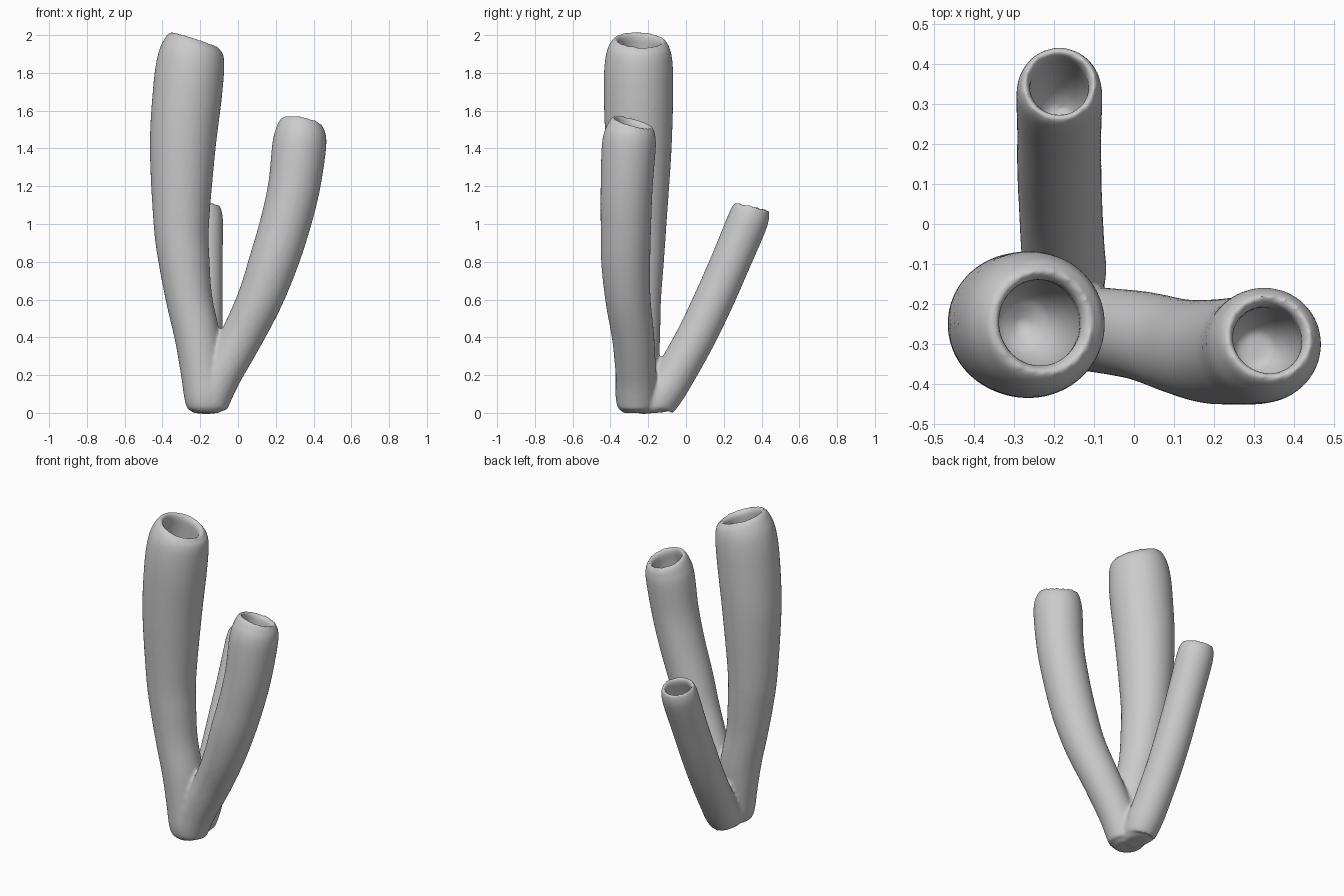
import bpy, bmesh, math
from mathutils import Vector

if "Cube" in bpy.data.objects:
    bpy.data.objects.remove(bpy.data.objects["Cube"])

SIDES, STEPS = 40, 8


def spline(pts):
    """Catmull-Rom samples of (x, y, z, radius) points."""
    p = [Vector(q) for q in pts]
    p = [p[0] * 2 - p[1]] + p + [p[-1] * 2 - p[-2]]
    out = []
    for a, b, c, d in zip(p, p[1:], p[2:], p[3:]):
        for i in range(STEPS):
            t = i / STEPS
            out.append(0.5 * (2 * b + (c - a) * t + (2 * a - 5 * b + 4 * c - d) * t * t
                              + (3 * b - a - 3 * c + d) * t ** 3))
    return out + [p[-2]]


def add_tube(bm, pts, hole, depth):
    """Closed tube: up the outside, over the rim, down into a rounded pit."""
    s = spline(pts)
    rings = []
    for i, v in enumerate(s):
        axis = (s[min(i + 1, len(s) - 1)] - s[max(i - 1, 0)]).to_3d().normalized()
        rings.append((v.to_3d(), axis, v.w))
    top, crest = rings[-1][0], rings[-1][2]
    pit = []
    for c, axis, r in reversed(rings[:-1]):
        d = (top - c).length
        if d >= depth:
            break
        lip = (crest - hole) * max(0, 1 - d / 0.04) ** 2
        wall = hole * (1 + 0.12 * min(1, d / 0.15))
        pit.append((c, axis, (wall + lip) * math.sqrt(1 - (d / depth) ** 4)))
    loops = []
    for c, axis, r in rings + pit:
        q = Vector((0, 0, 1)).rotation_difference(axis)
        loops.append([bm.verts.new(c + q @ Vector((r * math.cos(a), r * math.sin(a), 0)))
                      for a in (2 * math.pi * k / SIDES for k in range(SIDES))])
    for lo, hi in zip(loops, loops[1:]):
        for k in range(SIDES):
            n = (k + 1) % SIDES
            bm.faces.new((lo[k], lo[n], hi[n], hi[k]))
    bm.faces.new(loops[0][::-1])
    bm.faces.new(loops[-1])


bm = bmesh.new()

# tall left tube
add_tube(bm, [(-.17, -.262, 0, .07), (-.17, -.262, .03, .10), (-.175, -.262, .1, .112),
              (-.187, -.26, .2, .114), (-.215, -.257, .4, .12), (-.258, -.255, .6, .123),
              (-.285, -.252, .8, .135), (-.30, -.25, 1.0, .147), (-.293, -.25, 1.4, .174),
              (-.267, -.252, 1.7, .184), (-.25, -.25, 1.86, .179), (-.237, -.247, 1.94, .160),
              (-.225, -.245, 1.98, .128)], .104, .42)

# middle right tube
add_tube(bm, [(-.155, -.262, 0, .06), (-.155, -.262, .03, .095), (-.135, -.262, .1, .105),
              (-.09, -.265, .2, .107), (.018, -.28, .4, .112), (.115, -.307, .6, .12),
              (.188, -.319, .8, .13), (.25, -.318, 1.0, .134), (.297, -.314, 1.2, .138),
              (.325, -.302, 1.42, .143), (.333, -.29, 1.505, .128),
              (.34, -.28, 1.545, .105)], .085, .34)

# short rear tube
add_tube(bm, [(-.17, -.16, 0, .06), (-.17, -.16, .03, .09), (-.172, -.12, .1, .103),
              (-.178, -.06, .2, .105), (-.184, .052, .4, .105), (-.187, .148, .6, .106),
              (-.187, .236, .8, .106), (-.187, .32, 1.0, .108), (-.187, .343, 1.065, .102),
              (-.187, .352, 1.10, .088)], .071, .28)

bmesh.ops.recalc_face_normals(bm, faces=bm.faces)
me = bpy.data.meshes.new("tube_cluster")
bm.to_mesh(me)
bm.free()
ob = bpy.data.objects.new("tube_cluster", me)
bpy.context.collection.objects.link(ob)

# fuse the tubes and soften the joints
fuse = ob.modifiers.new("fuse", 'REMESH')
fuse.mode = 'VOXEL'
fuse.voxel_size = 0.01
fuse.use_smooth_shade = True
soft = ob.modifiers.new("soften", 'SMOOTH')
soft.factor = 0.5
soft.iterations = 10
